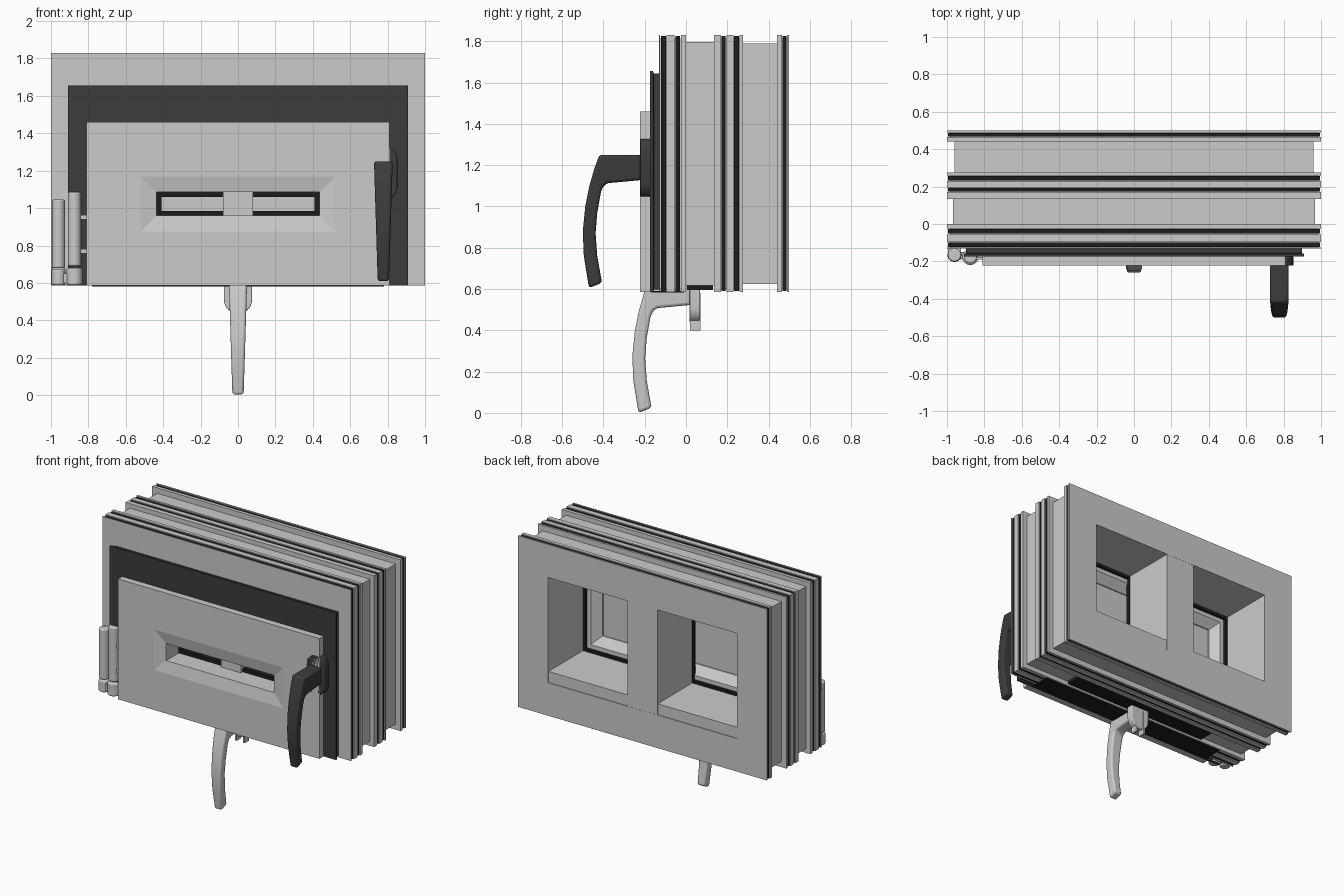
import bpy, bmesh, math
from mathutils import Vector

if "Cube" in bpy.data.objects:
    bpy.data.objects.remove(bpy.data.objects["Cube"])


def material(name, v):
    m = bpy.data.materials.new(name)
    m.diffuse_color = (v, v, v, 1)
    m.use_nodes = True
    m.node_tree.nodes["Principled BSDF"].inputs["Base Color"].default_value = m.diffuse_color
    return m


DARK = material("dark_grey", 0.045)
BLACK = material("black_rubber", 0.012)


def finish(name, bm, mat=None, bevel=0, smooth=False):
    bmesh.ops.recalc_face_normals(bm, faces=bm.faces)
    me = bpy.data.meshes.new(name)
    bm.to_mesh(me)
    bm.free()
    ob = bpy.data.objects.new(name, me)
    bpy.context.collection.objects.link(ob)
    if mat:
        me.materials.append(mat)
    if bevel:
        b = ob.modifiers.new("bevel", 'BEVEL')
        b.width, b.segments, b.limit_method = bevel, 3, 'ANGLE'
    if smooth:
        bpy.ops.object.select_all(action='DESELECT')
        ob.select_set(True)
        bpy.context.view_layer.objects.active = ob
        bpy.ops.object.shade_smooth_by_angle(angle=math.radians(35))
    return ob


def box(name, x, y, z, mat=None, bevel=0):
    bm = bmesh.new()
    bmesh.ops.create_cube(bm, size=1)
    for v in bm.verts:
        v.co = [r[0] + (c + 0.5) * (r[1] - r[0]) for c, r in zip(v.co, (x, y, z))]
    return finish(name, bm, mat, bevel)


def ring(name, w, z0, z1, profile, mat=None):
    """Four mitred bars; profile is a closed list of (inset, y)."""
    bm = bmesh.new()
    corners = [(-1, 0), (1, 0), (1, 1), (-1, 1)]

    def loop(c):
        sx, top = c
        return [bm.verts.new((sx * (w - d), y, z1 - d if top else z0 + d)) for d, y in profile]
    n = len(profile)
    for i in range(4):
        a, b = loop(corners[i]), loop(corners[(i + 1) % 4])
        for j in range(n):
            k = (j + 1) % n
            bm.faces.new((a[j], a[k], b[k], b[j]))
    return finish(name, bm, mat)


def rect(d0, d1, y0, y1):
    return [(d0, y0), (d1, y0), (d1, y1), (d0, y1)]


Z0, Z1 = 0.585, 1.83

# outer frame with side grooves and two recessed bands
bands = [(-.125, -.095), (-.055, -.025), (.17, .195), (.23, .26), (.465, .49)]
grooves = [(a, b, .016) for a, b in bands] + [(0, .135, .033), (.275, .44, .04)]
profile = [(0, -.13)]
for a, b, d in sorted(grooves):
    profile += [(0, a), (d, a), (d, b), (0, b)]
profile += [(0, .5), (.24, .5), (.24, -.13)]
ring("outer_frame", 1, Z0, Z1, profile)
for i, (a, b) in enumerate(bands):
    ring(f"outer_seal_{i}", 1, Z0, Z1, rect(.005, .015, a + .003, b - .003), BLACK)

# rear opening: sill, mullion, seal, bead and pane
box("rear_sill", (-.76, .76), (.10, .495), (.82, .905))
box("rear_mullion", (-.12, .12), (.10, .499), (.82, 1.595))
box("front_mullion", (-.08, .08), (-.08, .10), (.90, 1.59))
ring("rear_seal", .76, .905, 1.59, rect(0, .02, .07, .10), BLACK)
ring("glazing_bead", .76, .905, 1.59, [(.0, .02), (.0, .08), (.05, .08), (.11, .03), (.11, .02)])
for s in (-1, 1):
    box("mullion_seal", sorted((s * .10, s * .125)), (.07, .099), (.905, 1.59), BLACK)
box("glass_pane", (-.76, .76), (.012, .022), (.83, 1.59))

# dark middle sash
ring("dark_sash", .91, Z0, 1.655,
     [(0, -.175), (0, -.160), (.012, -.156), (.012, -.13), (.25, -.13), (.25, -.175)], DARK)

# light front sash with shallow bevel round the slot
ring("front_sash", .81, Z0, 1.46,
     [(0, -.222), (.29, -.222), (.375, -.205), (.375, -.05), (.30, -.05), (.30, -.175), (0, -.175)])
ring("slot_seal", .81, Z0, 1.46, rect(.373, .40, -.06, -.02), BLACK)

# dark hollow underside
box("sash_underside", (-.78, .78), (-.168, -.01), (.582, .59), BLACK)
box("underside_channel", (-.6, .6), (.005, .13), (.595, .62), BLACK)


# hinge barrels with collars and leaf tabs
def cylinder(name, x, y, z0, z1, r):
    bm = bmesh.new()
    bmesh.ops.create_cone(bm, cap_ends=True, segments=24, radius1=r, radius2=r, depth=z1 - z0)
    bmesh.ops.translate(bm, verts=bm.verts, vec=(x, y, (z0 + z1) / 2))
    return finish(name, bm, None, .008, True)


cylinder("hinge_outer_barrel", -.96, -.166, .68, 1.045, .035)
cylinder("hinge_outer_collar", -.96, -.166, .588, .672, .037)
cylinder("hinge_inner_barrel", -.875, -.176, .69, 1.085, .035)
cylinder("hinge_inner_collar", -.875, -.176, .588, .68, .043)
box("hinge_link", (-.96, -.875), (-.19, -.15), (.60, .65))
box("hinge_frame_leaf", (-.995, -.925), (-.15, -.13), (.60, 1.0))
for z in (.77, .95):
    box("hinge_sash_tab", (-.875, -.80), (-.19, -.176), (z - .012, z + .012))


# lever handle: side profile given width, on a rounded plate with two prongs
LEVER = [(-.215, 1.25), (-.42, 1.25), (-.445, 1.18), (-.468, 1.10), (-.488, 1.0), (-.5, .88),
         (-.495, .76), (-.47, .605), (-.407, .63), (-.43, .76), (-.438, .87), (-.43, .97),
         (-.412, 1.07), (-.40, 1.10), (-.378, 1.113), (-.215, 1.128)]


def handle(name, offset, mat=None):
    off = Vector(offset)
    bm = bmesh.new()
    sides = []
    for s in (-1, 1):
        sides.append([bm.verts.new(Vector((s * (.03 + .02 * (z - .605) / .645), y, z)) + off)
                      for y, z in LEVER])
    n = len(LEVER)
    for j in range(n):
        k = (j + 1) % n
        bm.faces.new((sides[0][j], sides[0][k], sides[1][k], sides[1][j]))
    for s in sides:
        bm.faces.new(s)
    finish(name + "_lever", bm, mat, .014, True)
    # stadium-shaped plate
    bm = bmesh.new()
    pts = []
    for i in range(26):
        a = math.pi * (i if i < 13 else i - 1) / 12
        zc = 1.26 if i < 13 else 1.115
        pts.append(bm.verts.new(Vector((.075 * math.cos(a), -.222, zc + .075 * math.sin(a))) + off))
    f = bm.faces.new(pts)
    g = bmesh.ops.extrude_face_region(bm, geom=[f])
    bmesh.ops.translate(bm, vec=(0, .05, 0), verts=[v for v in g['geom'] if isinstance(v, bmesh.types.BMVert)])
    finish(name + "_plate", bm, mat, .006, True)


handle("side_handle", (.777, 0, 0), DARK)
handle("lower_handle", (0, .24, -.605))
for s in (-1, 1):
    box("lower_handle_prong", sorted((s * .025, s * .04)), (.02, .07), (.40, .58))
